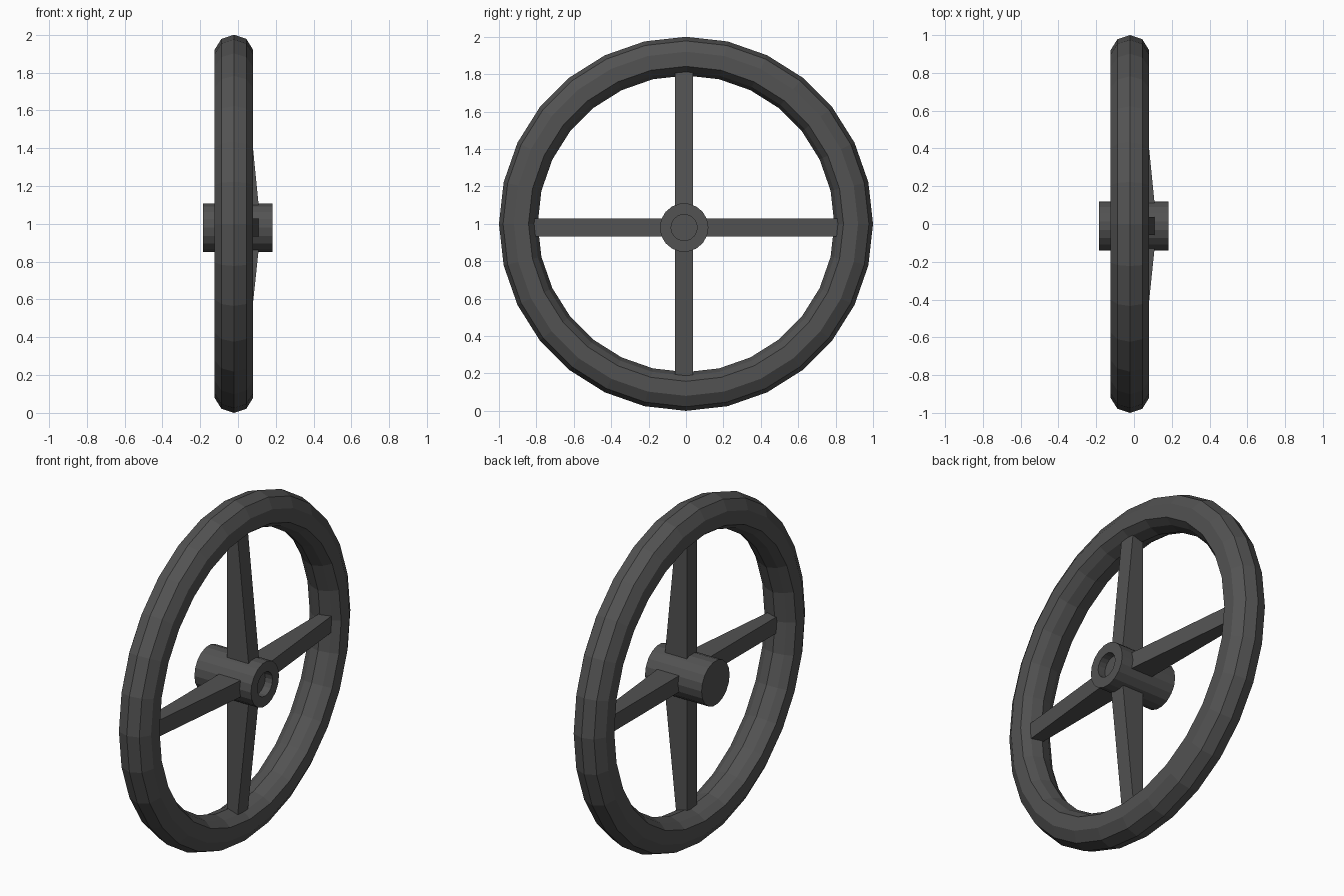
import bpy, bmesh, math

if "Cube" in bpy.data.objects:
    bpy.data.objects.remove(bpy.data.objects["Cube"])

# One dark grey for the whole wheel
grey = bpy.data.materials.new("dark_grey")
grey.diffuse_color = (0.085, 0.085, 0.085, 1)
grey.use_nodes = True
grey.node_tree.nodes["Principled BSDF"].inputs["Base Color"].default_value = grey.diffuse_color


def finish(bm, name):
    bmesh.ops.recalc_face_normals(bm, faces=bm.faces)
    me = bpy.data.meshes.new(name)
    bm.to_mesh(me)
    bm.free()
    me.materials.append(grey)
    ob = bpy.data.objects.new(name, me)
    bpy.context.collection.objects.link(ob)
    return ob


def lathe_x(name, profile, sides, cy, cz, closed):
    """Turn an (x, radius) profile around an axis parallel to x."""
    bm = bmesh.new()
    rings = []
    for i in range(sides):
        a = 2 * math.pi * i / sides
        rings.append([bm.verts.new((x, cy + r * math.cos(a), cz + r * math.sin(a)))
                      for x, r in profile])
    n = len(profile)
    for i in range(sides):
        p, q = rings[i], rings[(i + 1) % sides]
        for j in range(n if closed else n - 1):
            k = (j + 1) % n
            bm.faces.new((p[j], p[k], q[k], q[j]))
    if not closed:  # end caps
        bm.faces.new([r[0] for r in rings])
        bm.faces.new([r[-1] for r in rings])
    return finish(bm, name)


# Rim: faceted ring
RX = -0.022
half = [(0.066, 0.978), (0.102, 0.92), (0.102, 0.842), (0.06, 0.812)]
section = ([(RX, 1.0)] + [(RX + x, r) for x, r in half] + [(RX, 0.793)]
           + [(RX - x, r) for x, r in reversed(half)])
lathe_x("rim", section, 28, 0, 1.0, True)

# Hub: solid drum with a shallow socket on the +x end
HY, HZ = -0.01, 0.98
lathe_x("hub", [(-0.185, 0.13), (0.182, 0.13), (0.182, 0.07), (0.135, 0.07)],
        18, HY, HZ, False)


# Spokes: flat inner side, tapering on the +x side
def spoke(name, dy, dz, length):
    bm = bmesh.new()
    w, start = 0.048, 0.09
    ends = []
    for d, x1 in ((start, 0.112), (length, 0.038)):
        loop = []
        for x, s in ((-0.032, -w), (x1, -w), (x1, w), (-0.032, w)):
            loop.append(bm.verts.new((x, HY + dy * d - dz * s, HZ + dz * d + dy * s)))
        ends.append(loop)
    a, b = ends
    bm.faces.new(a)
    bm.faces.new(b)
    for i in range(4):
        j = (i + 1) % 4
        bm.faces.new((a[i], a[j], b[j], b[i]))
    finish(bm, name)


spoke("spoke_top", 0, 1, 0.838)
spoke("spoke_bottom", 0, -1, 0.79)
spoke("spoke_back", 1, 0, 0.825)
spoke("spoke_front", -1, 0, 0.803)
